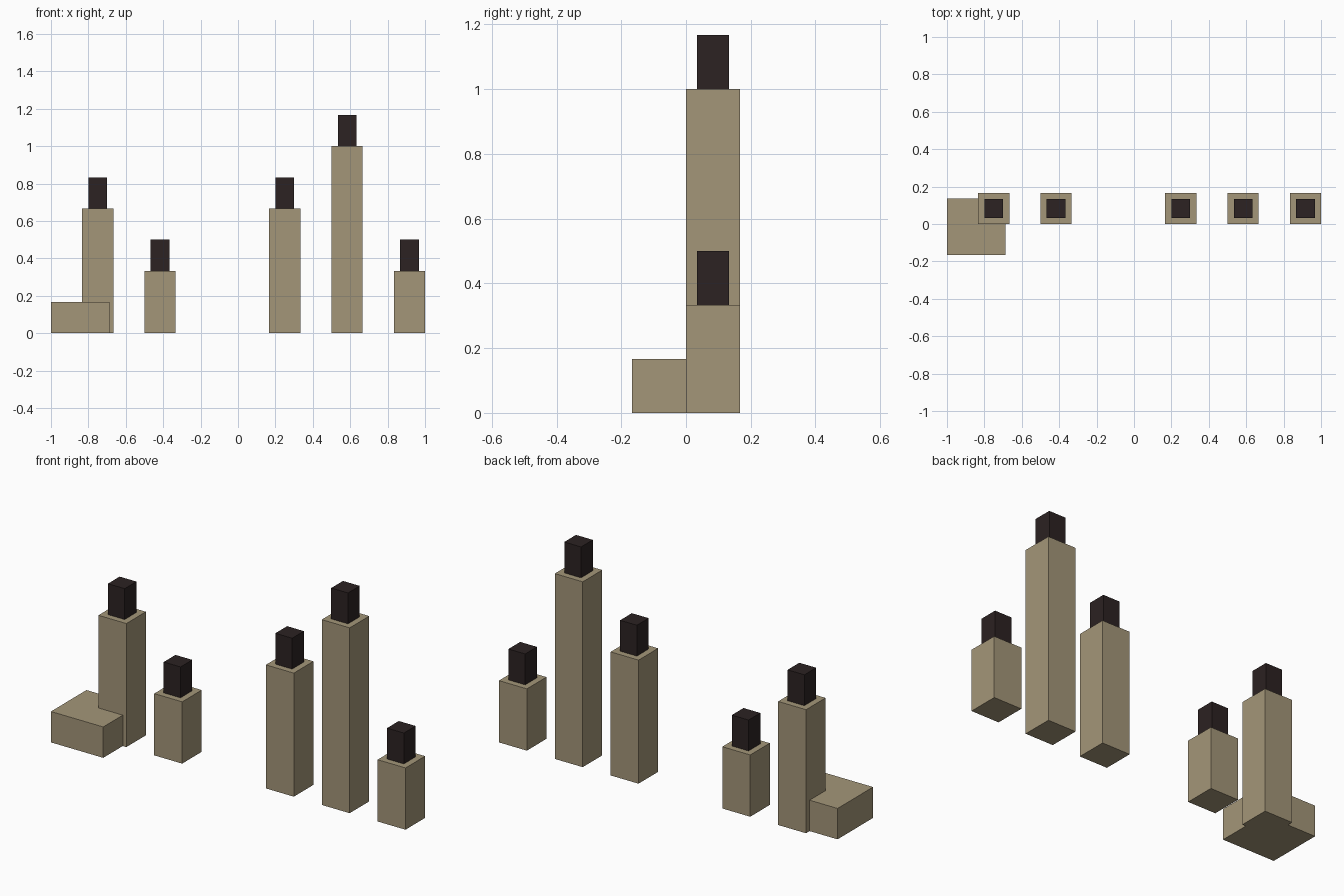
import bpy

if "Cube" in bpy.data.objects:
    bpy.data.objects.remove(bpy.data.objects["Cube"])

U = 1 / 6  # grid module


def material(name, color):
    m = bpy.data.materials.new(name)
    m.diffuse_color = (*color, 1)
    m.use_nodes = True
    m.node_tree.nodes["Principled BSDF"].inputs["Base Color"].default_value = m.diffuse_color
    return m


def box(name, lo, hi, mat):
    """Axis-aligned box between two corners."""
    bpy.ops.mesh.primitive_cube_add(size=1)
    ob = bpy.context.object
    ob.name = name
    for v in ob.data.vertices:
        v.co = [(a + b) / 2 + c * (b - a) for a, b, c in zip(lo, hi, v.co)]
    ob.data.materials.append(mat)
    return ob


tan = material("tan_stone", (0.371, 0.305, 0.19))
dark = material("dark_brown", (0.025, 0.016, 0.016))

# Low slab around the foot of the left post
box("base_slab", (-1, -U, 0), (-0.688, 0.136, U), tan)

# Posts with narrower dark caps: left edge and height in modules
INSET = 0.2 * U
for i, (x, h) in enumerate([(-5, 4), (-3, 2), (1, 4), (3, 6), (5, 2)], 1):
    x0, top = x * U, h * U
    box(f"post_{i}", (x0, 0, 0), (x0 + U, U, top), tan)
    box(f"post_cap_{i}", (x0 + INSET, INSET, top),
        (x0 + U - INSET, U - INSET, top + U), dark)
